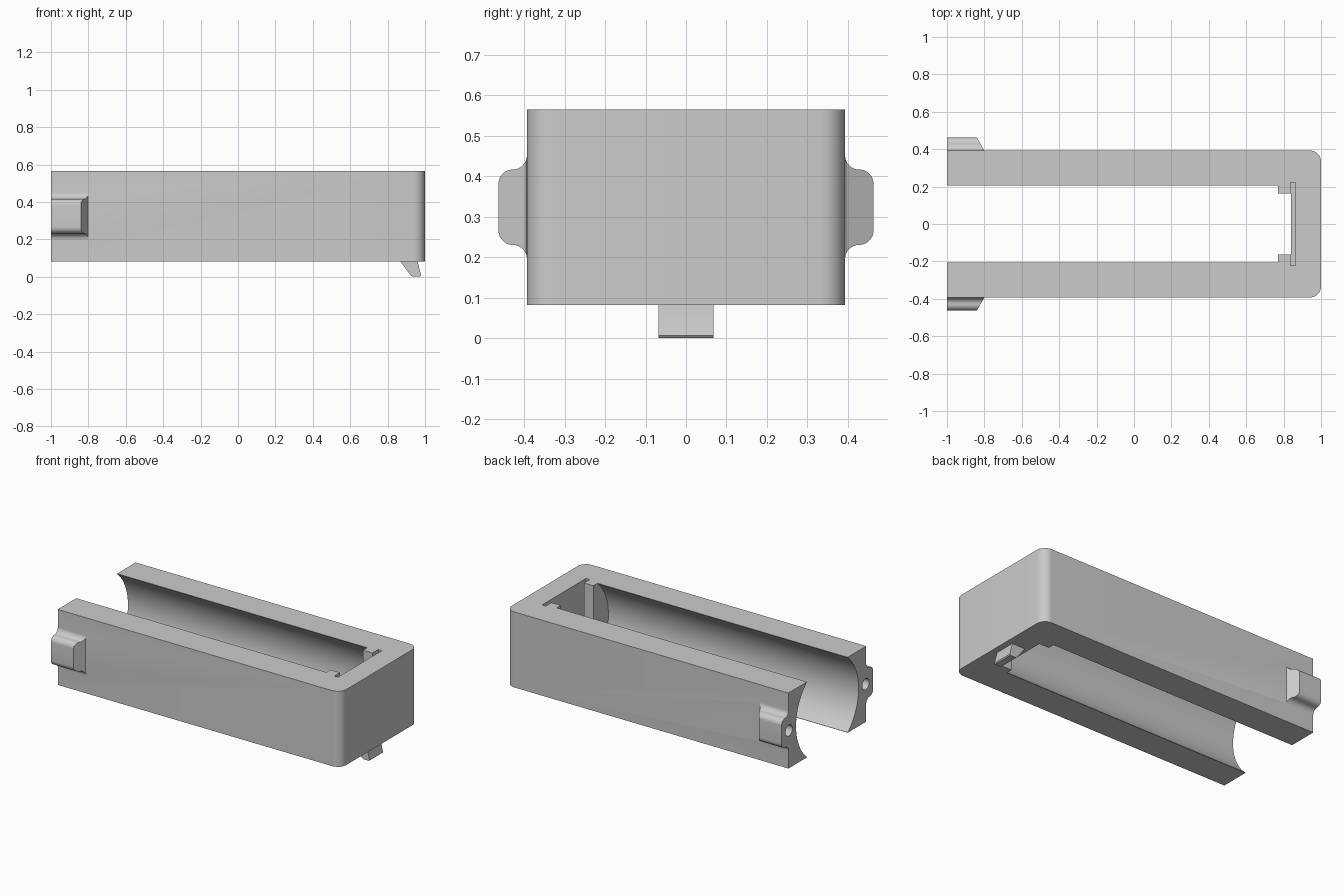
import bpy, math
from mathutils import Matrix

default = bpy.data.objects.get("Cube")
if default:
    bpy.data.objects.remove(default, do_unlink=True)

grey = bpy.data.materials.new("plain grey")
grey.use_nodes = True
COLOUR = (0.6, 0.6, 0.6, 1)
grey.diffuse_color = COLOUR
grey.node_tree.nodes["Principled BSDF"].inputs["Base Color"].default_value = COLOUR

BOTTOM, TOP, HALF = 0.082, 0.565, 0.393
MID = (BOTTOM + TOP) / 2


def prism(name, outline, place):
    """Closed solid from an outline; place(a, b, end) gives each point."""
    n = len(outline)
    verts = [place(a, b, end) for end in (0, 1) for a, b in outline]
    faces = [tuple(range(n))[::-1], tuple(range(n, 2 * n))]
    faces += [(i, (i + 1) % n, n + (i + 1) % n, n + i) for i in range(n)]
    mesh = bpy.data.meshes.new(name)
    mesh.from_pydata(verts, [], faces)
    obj = bpy.data.objects.new(name, mesh)
    bpy.context.collection.objects.link(obj)
    bpy.ops.object.select_all(action='DESELECT')
    bpy.context.view_layer.objects.active = obj
    obj.select_set(True)
    bpy.ops.object.mode_set(mode='EDIT')
    bpy.ops.mesh.select_all(action='SELECT')
    bpy.ops.mesh.normals_make_consistent(inside=False)
    bpy.ops.object.mode_set(mode='OBJECT')
    mesh.materials.append(grey)
    return obj


def box(name, x0, x1, y, z0, z1):
    outline = [(x0, -y), (x1, -y), (x1, y), (x0, y)]
    return prism(name, outline, lambda a, b, e: (a, b, z1 if e else z0))


def rod(name, x0, x1, y, z, r, sides):
    outline = arc(y, z, r, 0, 360, sides)[:-1]
    return prism(name, outline, lambda a, b, e: (x1 if e else x0, a, b))


def arc(cx, cy, r, start, end, steps=10):
    angles = [math.radians(start + (end - start) * i / steps) for i in range(steps + 1)]
    return [(cx + r * math.cos(t), cy + r * math.sin(t)) for t in angles]


def combine(target, tool, operation):
    mod = target.modifiers.new(operation.lower(), 'BOOLEAN')
    mod.operation, mod.solver, mod.object = operation, 'EXACT', tool
    bpy.context.view_layer.objects.active = target
    bpy.ops.object.modifier_apply(modifier=mod.name)
    bpy.data.objects.remove(tool, do_unlink=True)


# Main block with two rounded upright corners
R = 0.06
outline = [(-1, HALF), (-1, -HALF)]
outline += arc(1 - R, R - HALF, R, -90, 0) + arc(1 - R, HALF - R, R, 0, 90)
case = prism("case", outline, lambda a, b, e: (a, b, TOP if e else BOTTOM))

# Side ears: filleted profile with a slanted inner end
r, lug = 0.035, 0.093
for side in (1, -1):
    lower = arc(HALF + r, MID - lug - r, r, 180, 90) + arc(HALF + r, MID - lug + r, r, -90, 0)
    profile = [(0.37, lower[0][1])] + lower
    profile += [(a, 2 * MID - b) for a, b in reversed(profile)]
    ear = prism("ear", profile, lambda a, b, e: (
        -0.8 - 0.57 * max(a - HALF, 0) if e else -1, side * a, b))
    combine(case, ear, 'UNION')

# Round channel, straight opening, end pocket and thin plate slot
cutters = [
    rod("channel", -1.1, 0.77, 0, MID, 0.316, 96),
    box("opening", -1.1, 0.77, 0.206, -0.1, 0.8),
    box("pocket", 0.7, 0.84, 0.164, -0.1, 0.8),
    box("slot", 0.837, 0.863, 0.222, 0.125, 0.8),
]
# Pin holes in the open ends
cutters += [rod("pin_hole", -1.1, -0.84, s * 0.388, MID, 0.035, 32) for s in (1, -1)]
for cutter in cutters:
    combine(case, cutter, 'DIFFERENCE')

# Small catch beneath the closed end
hook = [(0.868, BOTTOM), (0.922, 0.008), (0.932, 0.001), (0.94, 0),
        (0.974, 0), (0.979, 0.006), (0.96, BOTTOM), (0.96, 0.1), (0.868, 0.1)]
catch = prism("catch", hook, lambda a, b, e: (a, 0.068 if e else -0.068, b))

for obj in (case, catch):
    bpy.ops.object.select_all(action='DESELECT')
    obj.select_set(True)
    bpy.context.view_layer.objects.active = obj
    bpy.ops.object.shade_smooth_by_angle(angle=math.radians(30))
